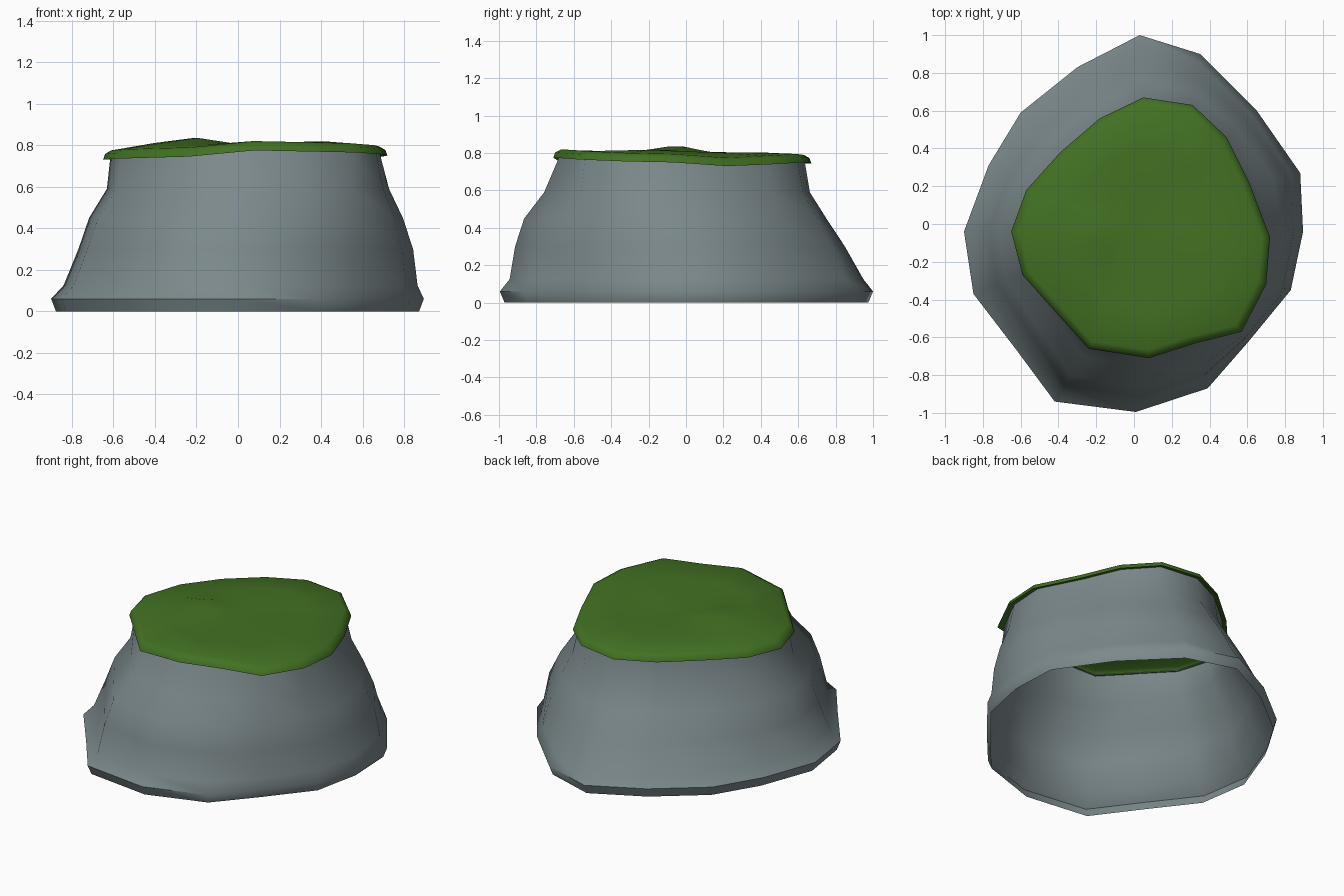
import bpy, math

if "Cube" in bpy.data.objects:
    bpy.data.objects.remove(bpy.data.objects["Cube"])

# outlines seen from above: widest rock ring, and grass edge with its lower height
BASE = [(.03, 1), (.35, .90), (.65, .60), (.88, .27), (.895, -.04), (.83, -.35), (.60, -.63), (.39, -.87),
        (.01, -.995), (-.42, -.94), (-.62, -.67), (-.85, -.37), (-.90, -.04), (-.77, .31), (-.60, .59), (-.30, .83)]
EDGE = [(.05, .67, .745), (.31, .63, .75), (.49, .46, .74), (.61, .22, .73), (.72, -.07, .75), (.70, -.32, .755),
        (.57, -.57, .765), (.33, -.63, .77), (.08, -.71, .775), (-.24, -.66, .745), (-.42, -.46, .74),
        (-.59, -.27, .735), (-.65, -.04, .73), (-.57, .18, .735), (-.39, .38, .745), (-.18, .56, .745)]
N = len(BASE)

# rock levels: height, then how far the wall leans from base to rim at +x, -x, +y, -y
LEVELS = [(.06, 0, 0, 0, 0), (.125, .14, .21, .14, .16), (.30, .24, .46, .41, .25),
          (.45, .47, .64, .68, .40), (.59, .78, .94, .92, .73)]


def material(name, color):
    m = bpy.data.materials.new(name)
    m.diffuse_color = (*color, 1)
    m.use_nodes = True
    m.node_tree.nodes["Principled BSDF"].inputs["Base Color"].default_value = m.diffuse_color
    return m


def loft(name, rings, mat, angle, tip=None):
    """Bridge rings of N points; optionally close the last ring to a tip."""
    verts = [p for r in rings for p in r]
    faces = [(k * N + i, k * N + N + i, k * N + N + (i + 1) % N, k * N + (i + 1) % N)
             for k in range(len(rings) - 1) for i in range(N)]
    # outlines run clockwise, so this winding points outward
    if tip:
        o = len(verts) - N
        verts.append(tip)
        faces += [(o + i, len(verts) - 1, o + (i + 1) % N) for i in range(N)]
    me = bpy.data.meshes.new(name)
    me.from_pydata(verts, [], faces)
    me.materials.append(mat)
    ob = bpy.data.objects.new(name, me)
    bpy.context.collection.objects.link(ob)
    bpy.ops.object.select_all(action='DESELECT')
    ob.select_set(True)
    bpy.context.view_layer.objects.active = ob
    bpy.ops.object.shade_smooth_by_angle(angle=math.radians(angle))
    return ob


# rock wall: open at the bottom, leaning differently on each side
RIM = [(x * .945, y * .945, z + .02) for x, y, z in EDGE]
rings = [[(x * .975, y * .975, 0) for x, y in BASE]]
for z, px, nx, py, ny in LEVELS:
    ring = []
    for (x, y), (rx, ry, _) in zip(BASE, RIM):
        w = x * x / (x * x + y * y)
        t = w * (px if x > 0 else nx) + (1 - w) * (py if y > 0 else ny)
        ring.append((x + (rx - x) * t, y + (ry - y) * t, z))
    rings.append(ring)
rings.append(RIM)
loft("rock_wall", rings, material("grey rock", (.20, .25, .26)), 50)


# grass cap: tucked underside, sloping lip, and a gently uneven top
def top_height(x, y):
    return (.803 + .036 * math.exp(-((x + .23) ** 2 + (y + .06) ** 2) / .02)
            + .02 * math.exp(-((x - .32) ** 2 + (y + .2) ** 2) / .04))


cap = [[(x * .94, y * .94, z + .012) for x, y, z in EDGE],
       EDGE,
       [(x * .985, y * .985, z + .028) for x, y, z in EDGE],
       [(x * .94, y * .94, z + .045) for x, y, z in EDGE]]
for s in (.62, .33):
    cap.append([(x * s, y * s, top_height(x * s, y * s)) for x, y, _ in EDGE])
loft("grass_cap", cap, material("grass green", (.055, .165, .017)), 50, (0, 0, top_height(0, 0)))
